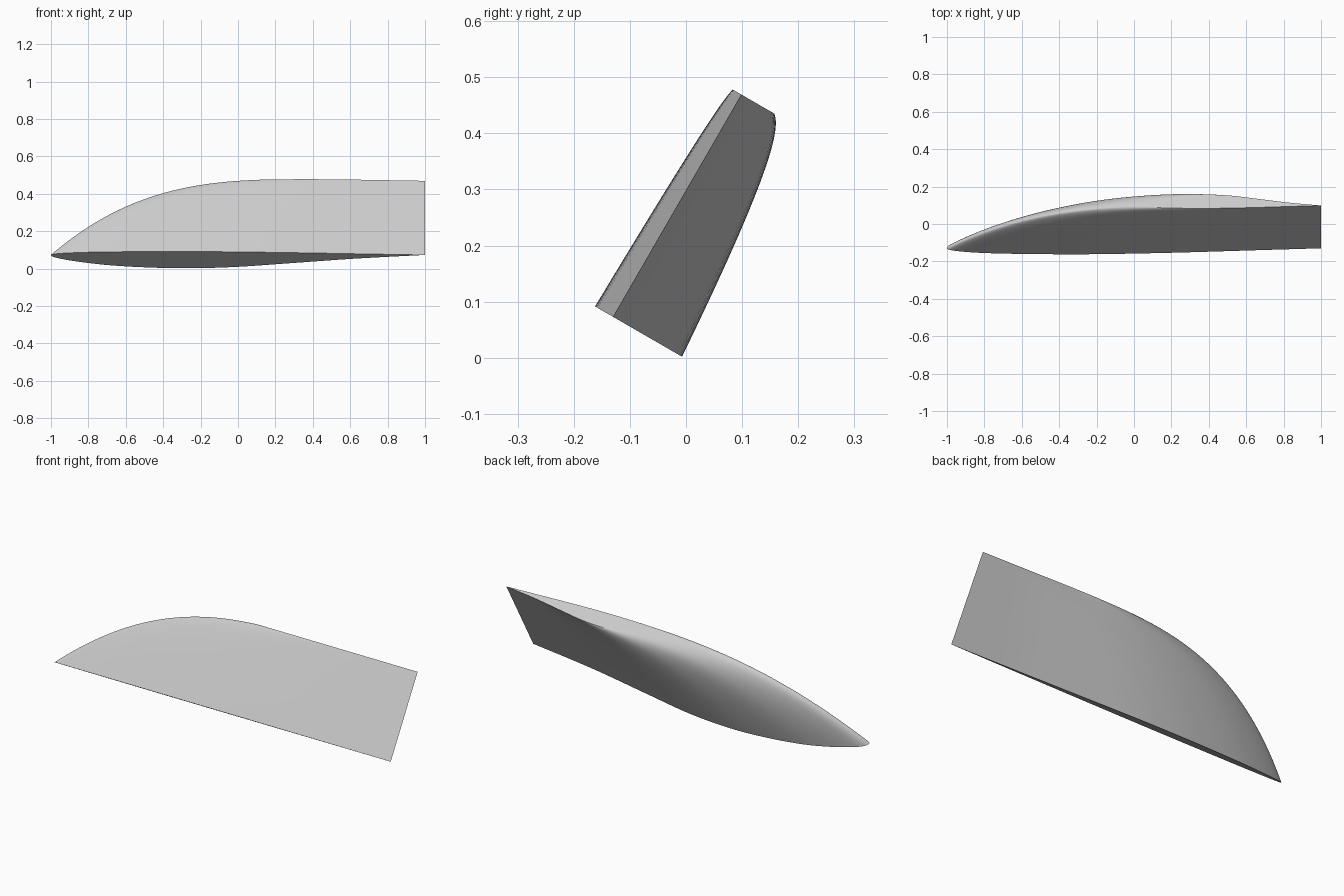
import bpy
import bmesh
import math
from mathutils import Vector

cube = bpy.data.objects.get("Cube")
if cube:
    bpy.data.objects.remove(cube)

# Section depths at even steps of sqrt(chord fraction), for the root chord
BACK = [0, .025, .051, .081, .111, .132, .142, .129, .088, .040, 0]
FRONT = [0, -.011, -.020, -.028, -.033, -.036, -.037, -.033, -.025, -.013, 0]
CHORD_STEPS = 40
SPAN_STEPS = 36
TIP_SWEEP = 1.05


def smooth_sample(table, t):
    """Cubic interpolation through evenly spaced values."""
    last = len(table) - 1
    i = min(int(t * last), last - 1)
    u = t * last - i
    a, b = table[i], table[i + 1]
    before = table[i - 1] if i > 0 else 2 * a - b
    after = table[i + 2] if i + 2 <= last else 2 * b - a
    ma, mb = (b - before) / 2, (after - a) / 2
    return (a * (2 * u**3 - 3 * u**2 + 1) + ma * (u**3 - 2 * u**2 + u)
            + b * (3 * u**2 - 2 * u**3) + mb * (u**3 - u**2))


def span_at(sweep):
    """Span reached where the leading edge has swept back this far."""
    return 0.462 * (1 - (1 - sweep / 1.3) ** 2.8)


# Tilted frame of the wing panel
root = Vector((0, -0.13, 0.073))
span_axis = Vector((0, 0.5, math.cos(math.radians(30))))
depth_axis = Vector((0, math.cos(math.radians(30)), -0.5))


def section(bm, sweep):
    """One closed aerofoil loop, scaled with its chord."""
    scale = (2 - sweep) / 2
    steps = [i / CHORD_STEPS for i in range(CHORD_STEPS + 1)]
    outline = [(t, BACK) for t in steps] + [(t, FRONT) for t in steps[-2:0:-1]]
    loop = []
    for t, table in outline:
        along = Vector((1 - 2 * scale * (1 - t * t), 0, 0))
        depth = scale * smooth_sample(table, t)
        loop.append(bm.verts.new(root + along + span_axis * span_at(sweep)
                                 + depth_axis * depth))
    return loop


# Loft the panel and cap both ends
bm = bmesh.new()
loops = [section(bm, TIP_SWEEP * (j / SPAN_STEPS) ** 1.2)
         for j in range(SPAN_STEPS + 1)]
for low, high in zip(loops, loops[1:]):
    n = len(low)
    for i in range(n):
        k = (i + 1) % n
        bm.faces.new((low[i], low[k], high[k], high[i]))
bm.faces.new(loops[0])
bm.faces.new(loops[-1])
bmesh.ops.recalc_face_normals(bm, faces=bm.faces[:])
mesh = bpy.data.meshes.new("wing_panel")
bm.to_mesh(mesh)
bm.free()

wing = bpy.data.objects.new("wing_panel", mesh)
bpy.context.collection.objects.link(wing)

# Single plain grey finish
grey = bpy.data.materials.new("light_grey")
grey.use_nodes = True
colour = (0.6, 0.6, 0.6, 1)
grey.diffuse_color = colour
grey.node_tree.nodes["Principled BSDF"].inputs["Base Color"].default_value = colour
mesh.materials.append(grey)

bpy.context.view_layer.objects.active = wing
wing.select_set(True)
bpy.ops.object.shade_smooth_by_angle(angle=math.radians(35))
